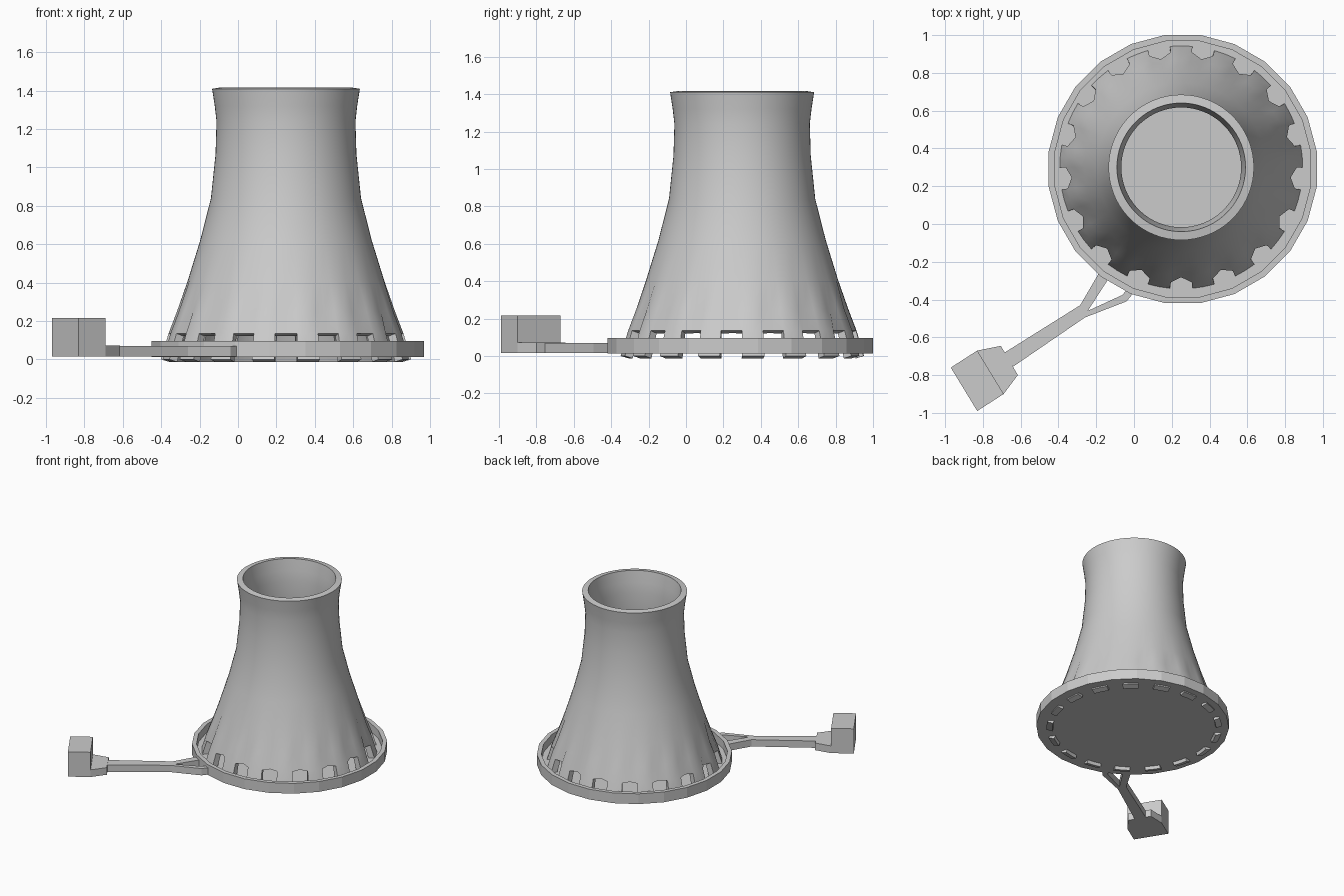
import bpy, bmesh, math

if "Cube" in bpy.data.objects:
    bpy.data.objects.remove(bpy.data.objects["Cube"])

CX, CY = 0.25, 0.30      # tower axis
LEGS = 17

concrete = bpy.data.materials.new("concrete_grey")
concrete.diffuse_color = (0.6, 0.6, 0.6, 1)
concrete.use_nodes = True
concrete.node_tree.nodes["Principled BSDF"].inputs["Base Color"].default_value = concrete.diffuse_color


def finish(name, bm):
    bmesh.ops.recalc_face_normals(bm, faces=bm.faces)
    me = bpy.data.meshes.new(name)
    bm.to_mesh(me)
    bm.free()
    me.materials.append(concrete)
    ob = bpy.data.objects.new(name, me)
    bpy.context.collection.objects.link(ob)
    return ob


def activate(ob):
    bpy.ops.object.select_all(action='DESELECT')
    ob.select_set(True)
    bpy.context.view_layer.objects.active = ob


def prism(name, pts, z0, z1):
    bm = bmesh.new()
    lo = [bm.verts.new((x, y, z0)) for x, y in pts]
    hi = [bm.verts.new((x, y, z1)) for x, y in pts]
    bm.faces.new(lo[::-1])
    bm.faces.new(hi)
    n = len(pts)
    for i in range(n):
        j = (i + 1) % n
        bm.faces.new((lo[i], lo[j], hi[j], hi[i]))
    return finish(name, bm)


# Tower shell: flared rings, fluted near the bottom, standing on legs
# each entry: height, radius at the legs, radius between the legs
profile = [(0.0, 0.652, 0.652), (0.135, 0.612, 0.582), (0.25, 0.568, 0.553),
           (0.41, 0.512, 0.512), (0.62, 0.447, 0.447), (0.84, 0.391, 0.391),
           (1.07, 0.367, 0.367), (1.24, 0.362, 0.362), (1.32, 0.371, 0.371),
           (1.41, 0.385, 0.385)]
N = LEGS * 4
bm = bmesh.new()
rings = []
for z, r_leg, r_gap in profile:
    ring = []
    for i in range(N):
        a = math.pi / 2 + (i - 1) * 2 * math.pi / N
        r = r_gap if i % 4 == 3 else r_leg
        ring.append(bm.verts.new((CX + r * math.cos(a), CY + r * math.sin(a), z)))
    rings.append(ring)
for k in range(len(rings) - 1):
    for i in range(N):
        if k == 0 and i % 4 > 1:
            continue                      # opening between two legs
        j = (i + 1) % N
        bm.faces.new((rings[k][i], rings[k][j], rings[k + 1][j], rings[k + 1][i]))
bmesh.ops.delete(bm, geom=[v for v in bm.verts if not v.link_faces], context='VERTS')
tower = finish("tower_shell", bm)
mod = tower.modifiers.new("thickness", 'SOLIDIFY')
mod.thickness = 0.045
mod.offset = -1
activate(tower)
bpy.ops.object.modifier_apply(modifier=mod.name)
bpy.ops.object.shade_smooth_by_angle(angle=math.radians(40))

# Water basin: faceted disc with a raised rim
SEG = 24
bm = bmesh.new()
rings = []
for r, z in [(0.716, 0.012), (0.716, 0.095), (0.683, 0.095), (0.683, 0.03)]:
    rings.append([bm.verts.new((0.258 + r * math.cos((i + 0.5) * 2 * math.pi / SEG),
                                0.291 + r * math.sin((i + 0.5) * 2 * math.pi / SEG), z))
                  for i in range(SEG)])
for a, b in zip(rings, rings[1:]):
    for i in range(SEG):
        j = (i + 1) % SEG
        bm.faces.new((a[i], a[j], b[j], b[i]))
bm.faces.new(rings[0][::-1])
bm.faces.new(rings[-1])
finish("basin", bm)

# Water duct: main run and the two branches into the basin
prism("duct_main", [(-0.70, -0.69), (-0.285, -0.43), (-0.245, -0.46),
                    (-0.26, -0.495), (-0.64, -0.755)], 0.015, 0.07)
prism("duct_branch_left", [(-0.285, -0.43), (-0.245, -0.46),
                           (-0.135, -0.29), (-0.18, -0.25)], 0.015, 0.07)
prism("duct_branch_right", [(-0.26, -0.495), (-0.04, -0.41), (0.01, -0.35),
                            (-0.03, -0.335), (-0.06, -0.375), (-0.245, -0.46)], 0.015, 0.07)

# Pump house and its low tapered inlet
prism("pump_house", [(-0.97, -0.76), (-0.83, -0.67), (-0.69, -0.90), (-0.83, -0.99)],
      0.015, 0.215)
prism("pump_inlet", [(-0.83, -0.67), (-0.705, -0.645), (-0.615, -0.80), (-0.69, -0.90)],
      0.015, 0.073)
